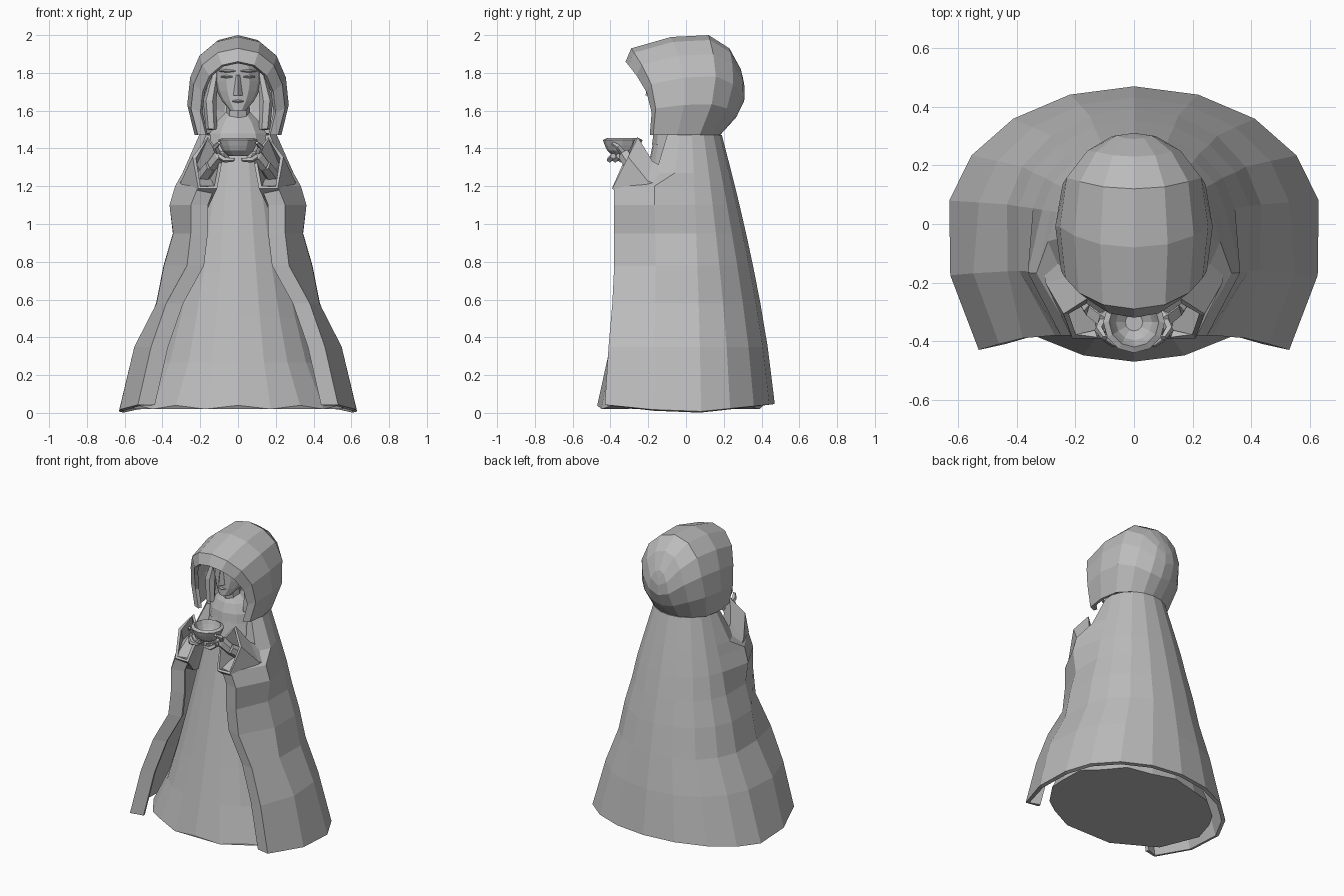
import bpy
import bmesh
from math import sin, cos, pi, sqrt
from mathutils import Vector

cube = bpy.data.objects.get("Cube")
if cube:
    bpy.data.objects.remove(cube, do_unlink=True)

stone = bpy.data.materials.new("plain grey")
stone.use_nodes = True
grey = (.5, .5, .5, 1)
stone.diffuse_color = grey
stone.node_tree.nodes["Principled BSDF"].inputs["Base Color"].default_value = grey


def mix(start, end, amount):
    return start + (end - start) * amount


def steps(count):
    """Evenly spaced fractions from zero to one."""
    return [i / count for i in range(count + 1)]


def skin(name, rows, closed=False, caps=False, mirror=False, thickness=0):
    """Join rows of points into a flat-shaded surface."""
    bm = bmesh.new()
    grid = [[bm.verts.new(point) for point in row] for row in rows]
    count = len(grid[0])
    for low, high in zip(grid, grid[1:]):
        for j in range(count if closed else count - 1):
            k = (j + 1) % count
            bm.faces.new((low[j], high[j], high[k], low[k]))
    if caps:
        bm.faces.new(grid[0])
        bm.faces.new(grid[-1])
        bmesh.ops.recalc_face_normals(bm, faces=bm.faces)
    bmesh.ops.remove_doubles(bm, verts=bm.verts, dist=.001)
    mesh = bpy.data.meshes.new(name)
    bm.to_mesh(mesh)
    bm.free()
    mesh.materials.append(stone)
    obj = bpy.data.objects.new(name, mesh)
    bpy.context.collection.objects.link(obj)
    if mirror:
        obj.modifiers.new("mirror", "MIRROR")
    if thickness:
        solidify = obj.modifiers.new("thickness", "SOLIDIFY")
        solidify.thickness = thickness
        solidify.offset = -1
    return obj


def ellipse(height, radius_x, centre_y, radius_y, sides):
    angles = [2 * pi * i / sides - pi / 2 for i in range(sides)]
    return [(radius_x * cos(a), centre_y + radius_y * sin(a), height) for a in angles]


def loft(name, levels, sides):
    """Stack ellipses given as height, x radius, y centre, y radius."""
    rows = [ellipse(*level, sides) for level in levels]
    return skin(name, rows, closed=True, caps=True)


def limb(name, points, radii, sides=6, mirror=True):
    """Tapered tube along a short path."""
    points = [Vector(point) for point in points]
    turn = (points[-1] - points[0]).to_track_quat("Z", "Y")
    rows = []
    for point, radius in zip(points, radii):
        ring = ellipse(0, radius, 0, radius, sides)
        rows.append([point + turn @ Vector(corner) for corner in ring])
    skin(name, rows, closed=True, caps=True, mirror=mirror)


# Dress with a gently scalloped hem
dress = loft("dress", [(mix(.03, 1.45, t), mix(.56, .16, t ** .7), -.03, mix(.44, .14, t))
                       for t in steps(6)], 20)
for vertex in dress.data.vertices:
    if vertex.co.z < .1:
        vertex.co.z += .01 * cos(vertex.index * pi)

# Cowl around the neck
loft("cowl", [(mix(1.42, 1.6, t), mix(.17, .06, t * t), -.05, mix(.13, .06, t * t))
              for t in steps(3)], 10)

# Cloak draped over the arms: height, arm x, front edge y, front edge x
neck_height = 1.47
cloak_levels = [
    (0, .64, -.43, .53), (.35, .56, -.41, .46), (.58, .44, -.39, .38),
    (.78, .4, -.38, .27), (.95, .35, -.38, .25), (1.1, .37, -.38, .25),
    (1.2, .34, -.38, .21), (1.27, .3, -.16, .25), (neck_height, .21, -.1, .17),
]
rows = []
for height, arm, front, edge in cloak_levels:
    t = height / neck_height
    side = min(arm, mix(.64, .21, t))
    back = mix(.47, .19, t ** 1.4)
    row = [(side * sin(a), back * cos(a)) for a in [1.4 * s for s in steps(4)]]
    row += [(arm * .98, mix(row[-1][1], front, .5)),
            (edge, front), (edge - .09, front + .02)]
    lift = 0 if height else .1
    rows.append([(x, y, height + lift * abs(y)) for x, y in row])
skin("cloak", rows, mirror=True, thickness=.025)

# Wide sleeves, five-sided tubes ending in slanted open cuffs
rows = []
for t in steps(2):
    ring = []
    for i in range(5):
        angle = pi / 2 - i * 2 * pi / 5
        rise = .15 * sin(angle)
        ring.append((mix(.24, .16, t * t) + .085 * cos(angle),
                     mix(-.1, -.33, t) + rise * t / 2,
                     mix(1.14, 1.31, t * t) + rise))
    rows.append(ring)
skin("sleeves", rows, closed=True, mirror=True, thickness=.02)

# Hood, arches from the brim to the back: top y, top height, half width
hood_arches = [
    (-.32, 1.86, .2), (-.29, 1.93, .25), (-.08, 1.99, .27), (.12, 2, .245),
    (.23, 1.93, .17), (.29, 1.82, .08), (.3, 1.78, 0),
]
rows = []
for top_y, top, width in hood_arches:
    row = []
    for s in steps(5):
        up = sin(s * pi / 2)
        across = sqrt(1 - up ** 4) if s else .85
        row.append((width * across,
                    top_y * mix(.6, 1, up) + .06 * sin(pi * up),
                    mix(neck_height, top, up)))
    rows.append(row)
skin("hood", rows, mirror=True, thickness=.025)

# Head, an egg with a flat face and a narrow chin
chin, crown, face_front = 1.58, 1.92, -.18


def head_radius(height):
    s = (height - chin) / (crown - chin)
    return .125 * sin(pi * s ** 1.2) ** .5


def face_point(x, height):
    r = head_radius(height)
    return (x, face_front + r - sqrt(r * r - x * x), height)


levels = []
for t in steps(6):
    height = mix(chin + .02, crown - .01, t)
    r = head_radius(height)
    levels.append((height, r, face_front + r, r))
loft("head", levels, 12)
limb("neck", [(0, -.06, 1.5), (0, -.08, 1.65)], [.07, .06], 8, False)

# Nose, brows, eyes and lips
loft("nose", [(mix(1.68, 1.79, t), mix(.025, .01, t), face_front, mix(.035, .012, t))
              for t in steps(2)], 4)
for name, height, start, end in [("brows", 1.81, .015, .1), ("eyes", 1.78, .03, .09),
                                 ("lips", 1.65, -.03, .03)]:
    path = [face_point(mix(start, end, t), height) for t in steps(2)]
    limb(name, path, [.003, .009, .003], 4, name != "lips")

# Hair falling on both sides of the face
limb("side_hair", [(.12, -.07, 1.8), (.15, -.09, 1.65), (.14, -.1, 1.5)],
     [.02, .035, .03])

# Bowl: the outer wall rising, then the inner wall falling
bowl_y, bowl_base, wall = -.335, 1.36, .02
outside = [(bowl_base + .085 * t, mix(.05, .105, sqrt(t))) for t in steps(3)]
inside = [(height + wall / 2, r - wall) for height, r in reversed(outside)]
loft("bowl", [(height, r, bowl_y, r) for height, r in outside + inside], 12)

# Forearms, palms, thumbs and fingers cradling the bowl
wrist, palm = Vector((.14, -.29, 1.31)), Vector((.1, -.32, 1.36))
limb("forearms", [(.22, -.15, 1.2), wrist], [.045, .035])
limb("palms", [wrist, palm, (.06, -.34, 1.36)], [.035, .038, .025])
limb("thumbs", [palm, (.12, -.36, 1.41), (.1, -.39, 1.43)], [.018, .016, .01], 5)
for i in range(4):
    y = bowl_y - .07 + .03 * i
    limb("fingers_" + "abcd"[i], [(palm.x, y + wall, palm.z), (.07, y, palm.z - wall),
                                  (.02, y, bowl_base - wall)], [.016, .016, .01], 5)
